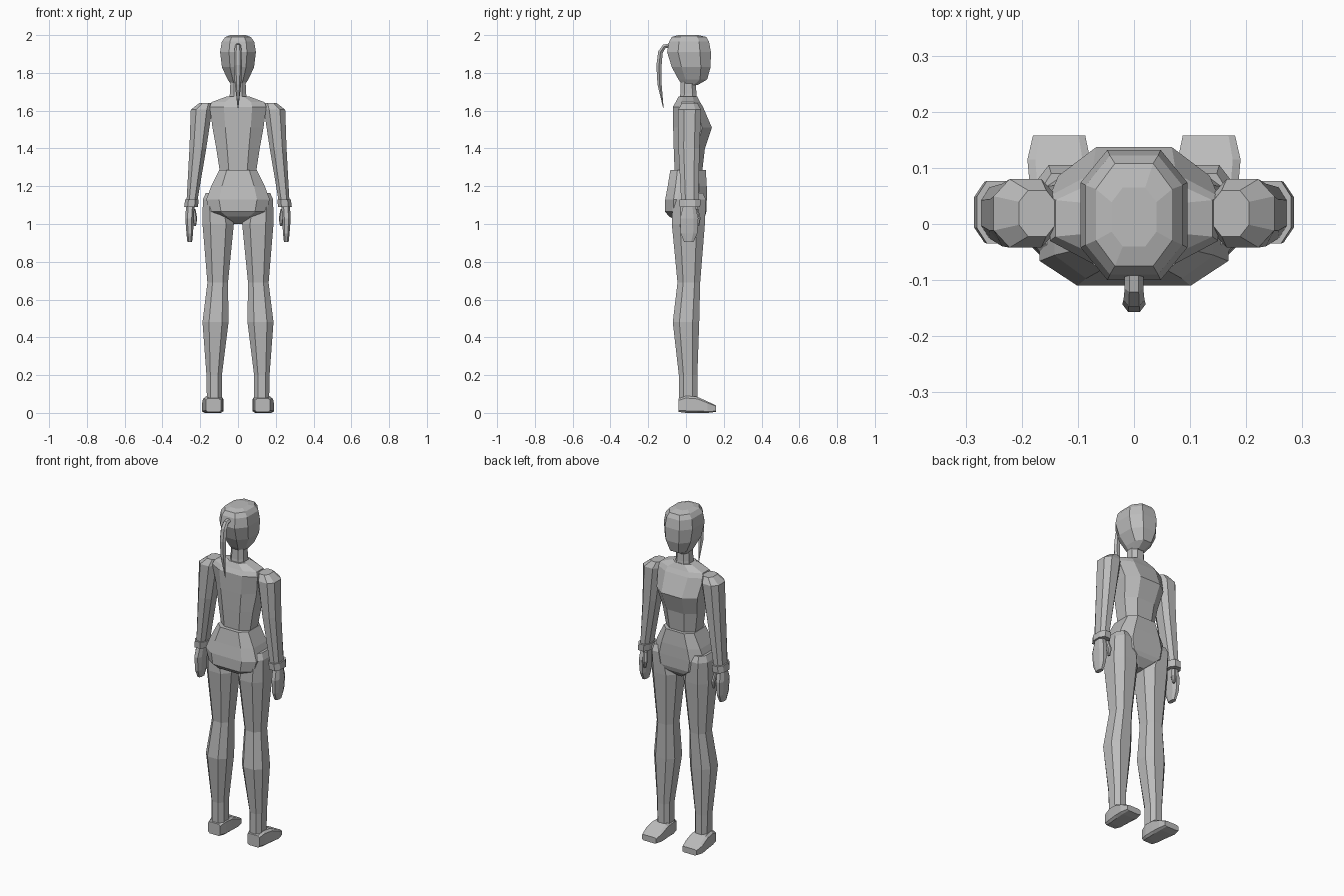
import bpy, bmesh
from mathutils import Vector

if "Cube" in bpy.data.objects:
    bpy.data.objects.remove(bpy.data.objects["Cube"], do_unlink=True)

grey = bpy.data.materials.new("plain_grey")
grey.diffuse_color = (0.5, 0.5, 0.5, 1)
grey.use_nodes = True
grey.node_tree.nodes["Principled BSDF"].inputs["Base Color"].default_value = (0.5, 0.5, 0.5, 1)


def loft(name, rings, cut=0.5, along="z", mirror=False):
    """Join chamfered rectangles; each ring is (position, u0, u1, v0, v1)."""
    bm = bmesh.new()
    loops = []
    for pos, u0, u1, v0, v1 in rings:
        cu, cv, hu, hv = (u0 + u1) / 2, (v0 + v1) / 2, (u1 - u0) / 2, (v1 - v0) / 2
        k = 1 - cut
        corners = [(1, -k), (1, k), (k, 1), (-k, 1), (-1, k), (-1, -k), (-k, -1), (k, -1)]
        loop = []
        for a, b in corners:
            u, v = cu + a * hu, cv + b * hv
            loop.append(bm.verts.new((u, v, pos) if along == "z" else (u, pos, v)))
        loops.append(loop)
    for low, high in zip(loops, loops[1:]):
        for i in range(8):
            j = (i + 1) % 8
            bm.faces.new((low[i], low[j], high[j], high[i]))
    bm.faces.new(loops[0])
    bm.faces.new(loops[-1])
    bmesh.ops.recalc_face_normals(bm, faces=bm.faces)
    mesh = bpy.data.meshes.new(name)
    bm.to_mesh(mesh)
    bm.free()
    mesh.materials.append(grey)
    obj = bpy.data.objects.new(name, mesh)
    bpy.context.collection.objects.link(obj)
    if mirror:
        obj.modifiers.new("Mirror", "MIRROR")
    return obj


def centred(rings):
    """Rings symmetric about x = 0, from (z, half width, back, front)."""
    return [(z, -w, w, back, front) for z, w, back, front in rings]


# Head and neck
loft("head", centred([
    (1.735, .035, -.02, .06), (1.765, .055, -.04, .112), (1.83, .085, -.075, .13),
    (1.91, .095, -.1, .132), (1.965, .086, -.09, .122), (1.99, .068, -.075, .108),
    (2.0, .04, -.04, .065)]))
loft("neck", centred([(1.65, .048, -.035, .06), (1.69, .043, -.03, .055), (1.76, .04, -.028, .052)]))

# Torso with a raised chest, then the flared hips
loft("torso", centred([
    (1.27, .095, -.06, .085), (1.4, .115, -.065, .1), (1.51, .135, -.068, .137),
    (1.62, .15, -.07, .09), (1.645, .14, -.055, .075), (1.675, .06, -.04, .06)]))
loft("hips", centred([
    (1.0, .02, -.02, .06), (1.04, .1, -.09, .1), (1.065, .15, -.11, .108),
    (1.13, .168, -.11, .11), (1.2, .142, -.097, .11), (1.285, .1, -.083, .105)]), cut=.4)

# Legs and shoes
loft("leg", [
    (.08, .085, .165, -.038, .06), (.2, .085, .167, -.038, .06), (.48, .05, .188, -.07, .07),
    (.69, .053, .162, -.045, .075), (1.0, .022, .188, -.075, .1), (1.13, .05, .186, -.07, .105),
    (1.165, .08, .17, -.05, .09)], mirror=True)
loft("shoe", [
    (-.04, .09, .17, .005, .075), (0, .08, .178, 0, .09), (.06, .078, .185, 0, .085),
    (.115, .078, .19, 0, .06), (.158, .087, .18, .005, .04)],
    cut=.25, along="y", mirror=True)

# Arms, cuffs and hands
loft("arm", [
    (1.11, .217, .273, -.025, .065), (1.4, .168, .257, -.04, .072), (1.605, .137, .25, -.042, .08),
    (1.64, .14, .205, -.022, .06)], mirror=True)
loft("cuff", [(1.09, .212, .285, -.033, .075), (1.13, .208, .28, -.035, .077)], mirror=True)
loft("hand", [
    (.905, .243, .268, -.01, .04), (.95, .238, .273, -.028, .06), (1.03, .234, .279, -.032, .065),
    (1.095, .23, .275, -.015, .05)], mirror=True)
loft("thumb", [
    (.99, .222, .234, .055, .07), (1.03, .216, .238, .047, .077), (1.08, .225, .245, .035, .065)],
    mirror=True)

# Ponytail: a tapered tube leaving the back of the head and hanging down
curve = bpy.data.curves.new("ponytail", "CURVE")
curve.dimensions = "3D"
curve.bevel_depth = .016
curve.bevel_resolution = 1
curve.use_fill_caps = True
tail = [(-.085, 1.945, .8), (-.115, 1.94, .8), (-.135, 1.91, .9), (-.143, 1.84, 1),
        (-.14, 1.74, .8), (-.12, 1.615, .1)]
spline = curve.splines.new("POLY")
spline.points.add(len(tail) - 1)
spline.use_smooth = False
for point, (y, z, radius) in zip(spline.points, tail):
    point.co = (0, y, z, 1)
    point.radius = radius
curve.materials.append(grey)
ponytail = bpy.data.objects.new("ponytail", curve)
ponytail.scale = Vector((1.3, 1, 1))
bpy.context.collection.objects.link(ponytail)
